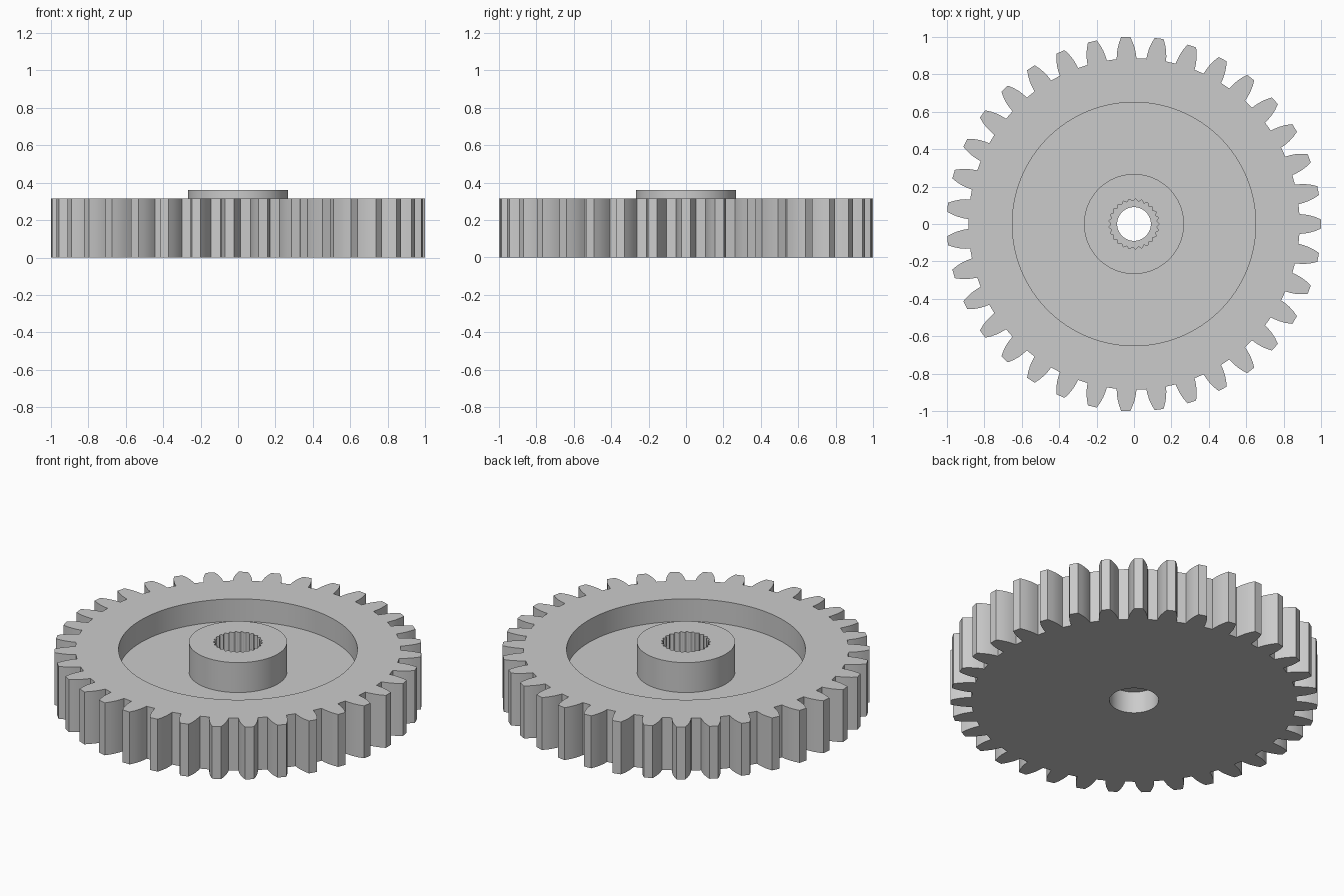
import bpy, bmesh, math

cube = bpy.data.objects.get("Cube")
if cube:
    bpy.data.objects.remove(cube)

TEETH, SPLINES = 35, 25
COUNT = TEETH * 10            # points in every ring, shared by teeth and splines

# Half of a tooth: (radius, half width) from root to tip
FLANK = [(0.885, 0.053), (0.91, 0.051), (0.94, 0.046), (0.97, 0.037), (1.0, 0.024)]


def circle(radius):
    step = 2 * math.pi / COUNT
    return [(radius * math.cos(i * step), radius * math.sin(i * step))
            for i in range(COUNT)]


def tooth_outline():
    tooth = [(r, -w) for r, w in FLANK] + [(r, w) for r, w in reversed(FLANK)]
    points = []
    for t in range(TEETH):
        for r, w in tooth:
            a = 2 * math.pi * t / TEETH + math.asin(w / r)
            points.append((r * math.cos(a), r * math.sin(a)))
    # start mid-tooth so the ring lines up with the circles
    return points[5:] + points[:5]


def spline_outline(radius, depth):
    points = []
    for i in range(COUNT):
        a = 2 * math.pi * i / COUNT
        r = radius + depth * math.cos(SPLINES * a)
        points.append((r * math.cos(a), r * math.sin(a)))
    return points


def build_rings(name, sections, material):
    """Join a closed chain of equal rings into one watertight body."""
    bm = bmesh.new()
    rings = [[bm.verts.new((x, y, z)) for x, y in outline] for outline, z in sections]
    for k, ring in enumerate(rings):
        following = rings[(k + 1) % len(rings)]
        for i in range(COUNT):
            j = (i + 1) % COUNT
            bm.faces.new((ring[i], ring[j], following[j], following[i]))
    bmesh.ops.recalc_face_normals(bm, faces=bm.faces)
    mesh = bpy.data.meshes.new(name)
    bm.to_mesh(mesh)
    bm.free()
    mesh.materials.append(material)
    obj = bpy.data.objects.new(name, mesh)
    bpy.context.collection.objects.link(obj)
    return obj


grey = bpy.data.materials.new("plain grey")
grey.use_nodes = True
colour = (0.6, 0.6, 0.6, 1.0)
grey.diffuse_color = colour
grey.node_tree.nodes["Principled BSDF"].inputs["Base Color"].default_value = colour

teeth = tooth_outline()
serrations = spline_outline(0.128, 0.006)
BOTTOM, FLOOR, RIM, HUB = 0.0, 0.18, 0.315, 0.36
LEDGE_LOW, LEDGE_HIGH = 0.13, 0.18

gear = build_rings("spur_gear", [
    (teeth, BOTTOM), (teeth, RIM),                             # toothed rim
    (circle(0.65), RIM), (circle(0.65), FLOOR),                # recess
    (circle(0.267), FLOOR), (circle(0.267), HUB),              # hub
    (serrations, HUB), (serrations, LEDGE_HIGH),               # splined socket
    (circle(0.09), LEDGE_HIGH), (circle(0.09), LEDGE_LOW),     # screw hole
    (circle(0.134), LEDGE_LOW), (circle(0.134), BOTTOM),       # counterbore
], grey)

bpy.ops.object.select_all(action="DESELECT")
gear.select_set(True)
bpy.context.view_layer.objects.active = gear
bpy.ops.object.shade_smooth_by_angle(angle=math.radians(30))
